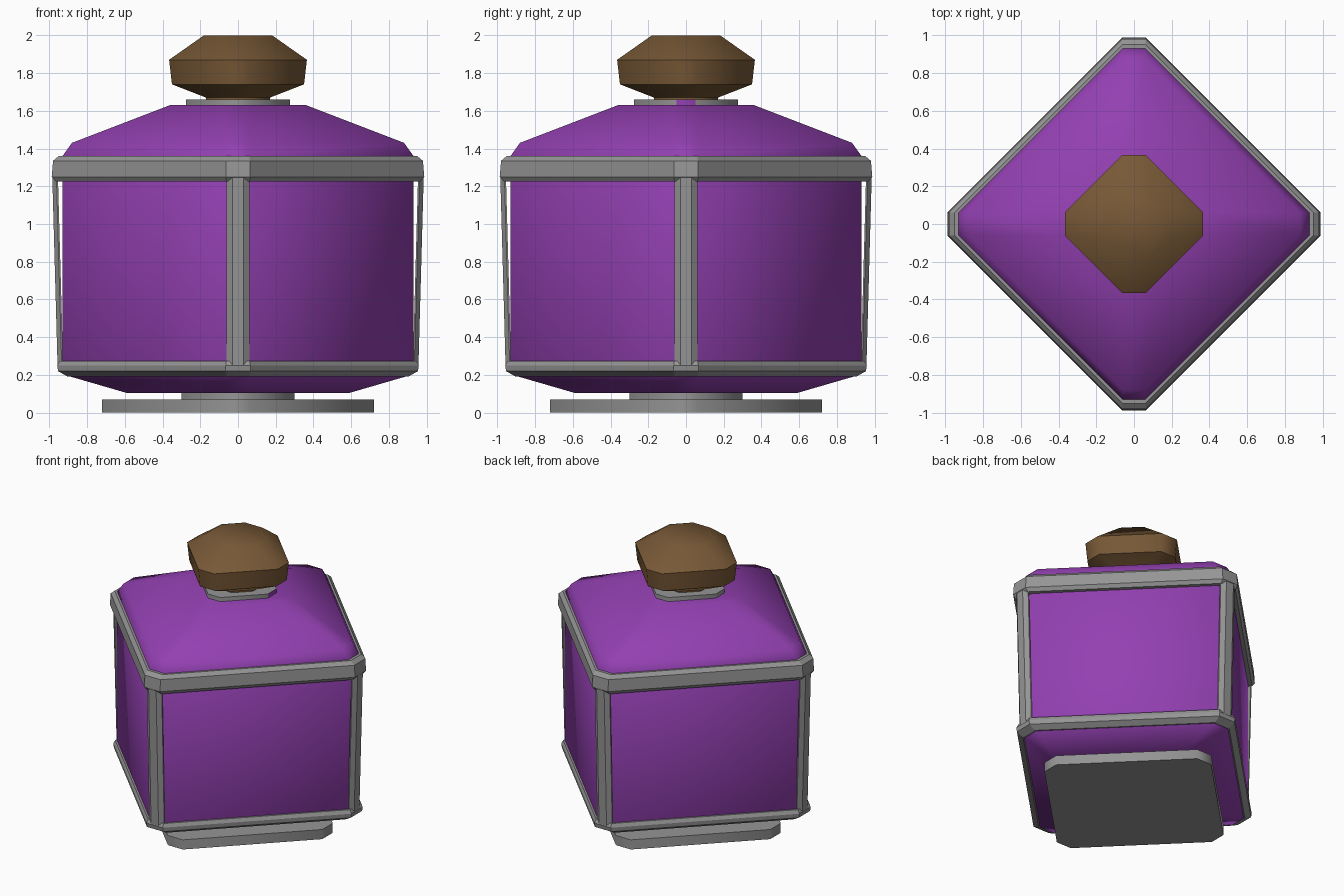
import bpy, bmesh
from mathutils import Matrix
from math import radians

if "Cube" in bpy.data.objects:
    bpy.data.objects.remove(bpy.data.objects["Cube"])


def octagon(r, c, z):
    """Diamond with clipped corners: r = reach along the axes, c = half clip width."""
    return [(r, -c, z), (r, c, z), (c, r, z), (-c, r, z),
            (-r, c, z), (-r, -c, z), (-c, -r, z), (c, -r, z)]


def loft(name, sections, material, closed=False, smooth_angle=0, turns=1):
    """Join point loops with quads; closed joins last to first, otherwise the ends are capped."""
    bm = bmesh.new()
    for t in range(turns):
        bm_rot = Matrix.Rotation(radians(90 * t), 4, 'Z')
        rings = [[bm.verts.new((bm_rot @ Matrix.Translation(p)).translation) for p in s]
                 for s in sections]
        n = len(rings[0])
        pairs = list(zip(rings, rings[1:])) + ([(rings[-1], rings[0])] if closed else [])
        for a, b in pairs:
            for i in range(n):
                j = (i + 1) % n
                bm.faces.new((a[i], a[j], b[j], b[i]))
        if not closed:
            bm.faces.new(rings[0][::-1])
            bm.faces.new(rings[-1])
    bmesh.ops.recalc_face_normals(bm, faces=bm.faces[:])
    # Smooth shading that keeps edges above the angle sharp
    for f in bm.faces:
        f.smooth = smooth_angle > 0
    for e in bm.edges:
        e.smooth = e.calc_face_angle(0) < radians(smooth_angle)
    me = bpy.data.meshes.new(name)
    bm.to_mesh(me)
    bm.free()
    me.materials.append(material)
    ob = bpy.data.objects.new(name, me)
    bpy.context.collection.objects.link(ob)
    return ob


def colour(name, rgb):
    m = bpy.data.materials.new(name)
    m.diffuse_color = (*rgb, 1)
    m.use_nodes = True
    m.node_tree.nodes["Principled BSDF"].inputs["Base Color"].default_value = m.diffuse_color
    return m


def rings(profile):
    return [octagon(r, c, z) for r, c, z in profile]


purple = colour("purple_glass", (0.29, 0.051, 0.44))
brown = colour("cork_brown", (0.185, 0.098, 0.037))
grey = colour("dark_metal", (0.30, 0.30, 0.30))

# Base plate and foot
loft("base_plate", rings([(0.72, 0.06, 0), (0.72, 0.06, 0.07)]), grey, smooth_angle=48)
loft("foot", rings([(0.30, 0.06, 0.07), (0.30, 0.06, 0.11)]), grey, smooth_angle=48)

# Glass body with sloping shoulder
loft("glass_body", rings([
    (0.59, 0.06, 0.105), (0.90, 0.06, 0.195), (0.93, 0.06, 0.26),
    (0.93, 0.06, 1.36), (0.88, 0.06, 1.43), (0.36, 0.06, 1.63)]),
    purple, smooth_angle=180)

# Top and bottom frame rails
loft("top_rail", rings([
    (0.925, 0.06, 1.36), (0.95, 0.06, 1.36), (0.98, 0.063, 1.335),
    (0.987, 0.063, 1.25), (0.965, 0.062, 1.225), (0.925, 0.06, 1.225)]), grey, closed=True)
loft("bottom_rail", rings([
    (0.925, 0.06, 0.275), (0.945, 0.062, 0.275), (0.958, 0.065, 0.25),
    (0.953, 0.065, 0.22), (0.905, 0.06, 0.193), (0.88, 0.06, 0.193)]), grey, closed=True)

# Four corner posts, leaning slightly outwards
loft("corner_posts", [
    [(r - 0.03, -0.06, z), (r - 0.022, -0.06, z), (r, -0.03, z),
     (r, 0.03, z), (r - 0.022, 0.06, z), (r - 0.03, 0.06, z)]
    for r, z in ((0.956, 0.245), (0.984, 1.25))], grey, turns=4)

# Neck collar, with one clipped corner showing glass
collar = loft("neck_collar", rings([(0.275, 0.05, 1.625), (0.275, 0.05, 1.66)]),
              grey, smooth_angle=48)
collar.data.materials.append(purple)
for face in collar.data.polygons:
    if face.normal.x > 0.95:
        face.material_index = 1

# Stopper
loft("stopper", rings([
    (0.17, 0.07, 1.655), (0.17, 0.07, 1.67), (0.35, 0.06, 1.74),
    (0.365, 0.063, 1.87), (0.18, 0.07, 2.0)]), brown, smooth_angle=46)
